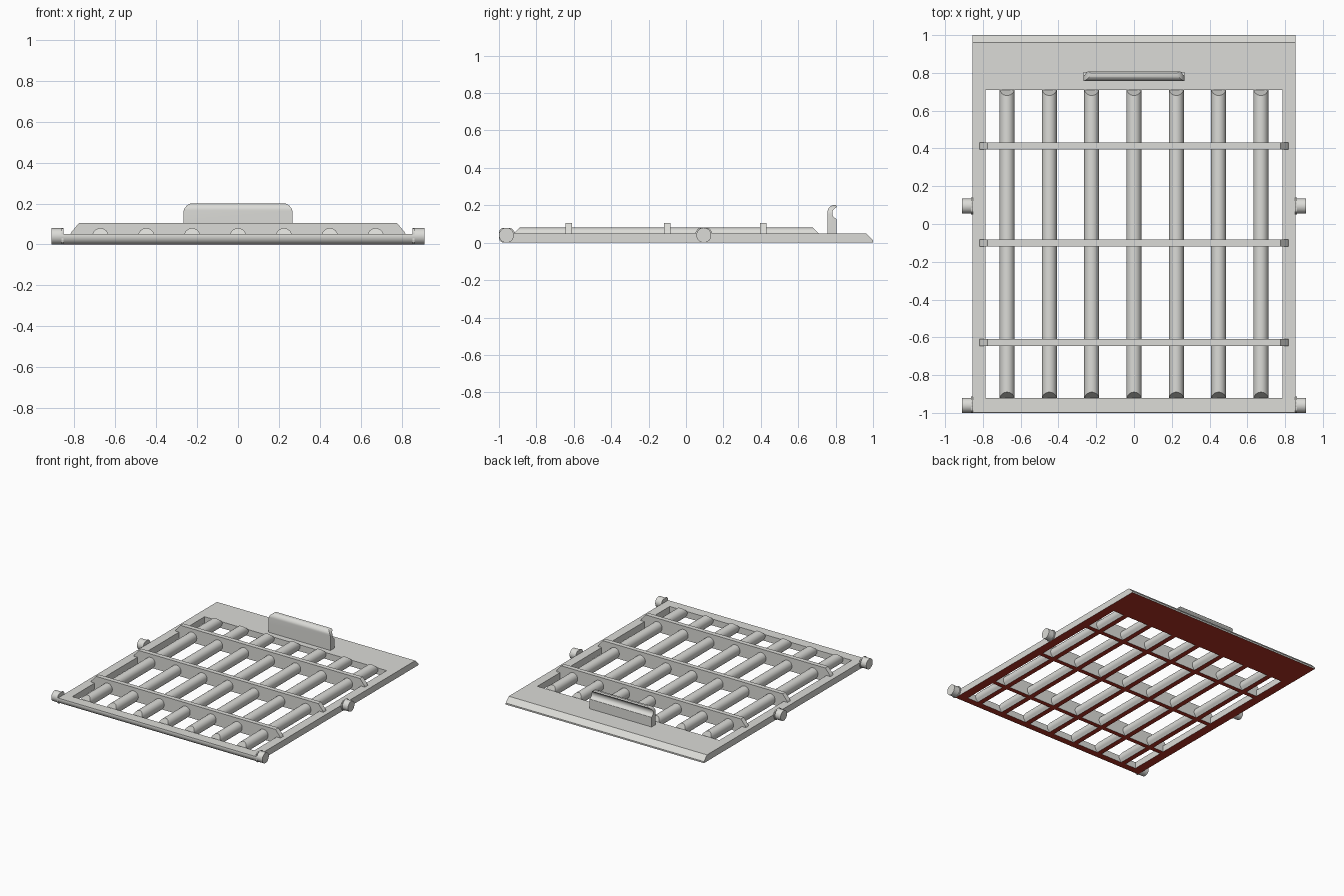
import bpy, bmesh, math

if "Cube" in bpy.data.objects:
    bpy.data.objects.remove(bpy.data.objects["Cube"])

def material(name, rgb):
    m = bpy.data.materials.new(name)
    m.diffuse_color = (*rgb, 1)
    m.use_nodes = True
    m.node_tree.nodes["Principled BSDF"].inputs["Base Color"].default_value = m.diffuse_color
    return m

GREY = material("light grey", (0.71, 0.71, 0.68))
RED = material("dark red", (0.45, 0.033, 0.018))

def place(p, axis, t):
    # profile coordinates: (y, z) along x, (x, z) along y
    return (t, p[0], p[1]) if axis == "x" else (p[0], t, p[1])

def prism(name, pts, axis, a, b, slope=None):
    """Extrude a profile; slope gives a per-point inset at both ends."""
    bm = bmesh.new()
    inset = [slope(p) if slope else 0 for p in pts]
    lo = [bm.verts.new(place(p, axis, a + s)) for p, s in zip(pts, inset)]
    hi = [bm.verts.new(place(p, axis, b - s)) for p, s in zip(pts, inset)]
    n = len(pts)
    for i in range(n):
        j = (i + 1) % n
        bm.faces.new((lo[i], lo[j], hi[j], hi[i]))
    bm.faces.new(lo[::-1])
    bm.faces.new(hi)
    bmesh.ops.recalc_face_normals(bm, faces=bm.faces[:])
    me = bpy.data.meshes.new(name)
    bm.to_mesh(me)
    bm.free()
    ob = bpy.data.objects.new(name, me)
    bpy.context.collection.objects.link(ob)
    me.materials.append(GREY)
    return ob

def activate(ob):
    bpy.ops.object.select_all(action="DESELECT")
    ob.select_set(True)
    bpy.context.view_layer.objects.active = ob

def smooth(ob):
    activate(ob)
    bpy.ops.object.shade_smooth_by_angle(angle=math.radians(32))

def red_underside(ob):
    ob.data.materials.append(RED)
    for f in ob.data.polygons:
        if f.normal.z < -0.95 and f.center.z < 0.002:
            f.material_index = 1

def arc(cx, cz, r, a0, a1, n):
    return [(cx + r * math.cos(math.radians(a0 + (a1 - a0) * i / n)),
             cz + r * math.sin(math.radians(a0 + (a1 - a0) * i / n))) for i in range(n + 1)]

W, IN, T = 0.855, 0.785, 0.05        # outer half width, opening half width, thickness
FRONT, BACK = -0.92, 0.71            # opening ends

# frame: rounded front rail, bevelled back plate, side rails
rail = prism("front_rail", [(FRONT, 0), (FRONT, T)] + arc(-0.96, 0.04, 0.04, 165, 270, 10), "x", -W, W)
red_underside(rail)
smooth(rail)
red_underside(prism("back_plate", [(BACK, 0), (1, 0), (1, 0.012), (0.962, T), (BACK, T)], "x", -W, W))
for s, side in ((-1, "left"), (1, "right")):
    x0, x1 = sorted((s * IN, s * W))
    red_underside(prism(side + "_rail", [(x0, 0), (x1, 0), (x1, T), (x0, T)], "y", FRONT, BACK))
    # pivot pins on the outer edges, with a slightly wider collar at the root
    for y, where in ((-0.96, "front"), (0.095, "middle")):
        p0, p1 = sorted((s * 0.853, s * 0.91))
        smooth(prism(f"{side}_{where}_pin", arc(y, 0.04, 0.04, 0, 345, 23), "x", p0, p1))
        c0, c1 = sorted((s * 0.853, s * 0.862))
        ring = [(max(-0.999, a), max(0.001, min(0.079, b))) for a, b in arc(y, 0.04, 0.046, 7.5, 352.5, 23)]
        prism(f"{side}_{where}_collar", ring, "x", c0, c1)

# long round bars, flat underneath, tops sloped at both ends
for i in range(7):
    x = (i - 3) * 0.224
    pts = [(x - 0.02, 0), (x + 0.02, 0)] + arc(x, 0.04, 0.04, -50, 230, 20)
    bar = prism(f"long_bar_{i + 1}", pts, "y", FRONT, BACK, lambda p: max(0, p[1] - T))
    red_underside(bar)
    smooth(bar)

# tall cross bars resting on the side rails
for i, y in enumerate((-0.627, -0.1, 0.413)):
    pts = [(-IN, 0), (IN, 0), (IN, T), (0.818, T), (0.812, 0.062), (0.775, 0.106),
           (-0.775, 0.106), (-0.812, 0.062), (-0.818, T), (-IN, T)]
    red_underside(prism(f"cross_bar_{i + 1}", pts, "y", y - 0.018, y + 0.018))

# hooked pull handle with rounded upper corners
profile = ([(0.805, T), (0.805, 0.125)] + arc(0.812, 0.158, 0.03, 250, 110, 10)
           + [(0.808, 0.194), (0.80, 0.201)] + arc(0.792, 0.166, 0.035, 90, 180, 8) + [(0.757, T)])
handle = prism("handle", profile, "x", -0.267, 0.267)
outline = [(-0.267, 0.03), (0.267, 0.03)] + arc(0.217, 0.152, 0.05, 0, 90, 8) + arc(-0.217, 0.152, 0.05, 90, 180, 8)
cutter = prism("handle_cutter", outline, "y", 0.7, 0.9)
cutter.hide_render = True
activate(handle)
mod = handle.modifiers.new("round_corners", "BOOLEAN")
mod.operation, mod.solver, mod.object = "INTERSECT", "EXACT", cutter
bpy.ops.object.modifier_apply(modifier=mod.name)
bpy.data.objects.remove(cutter)
smooth(handle)
